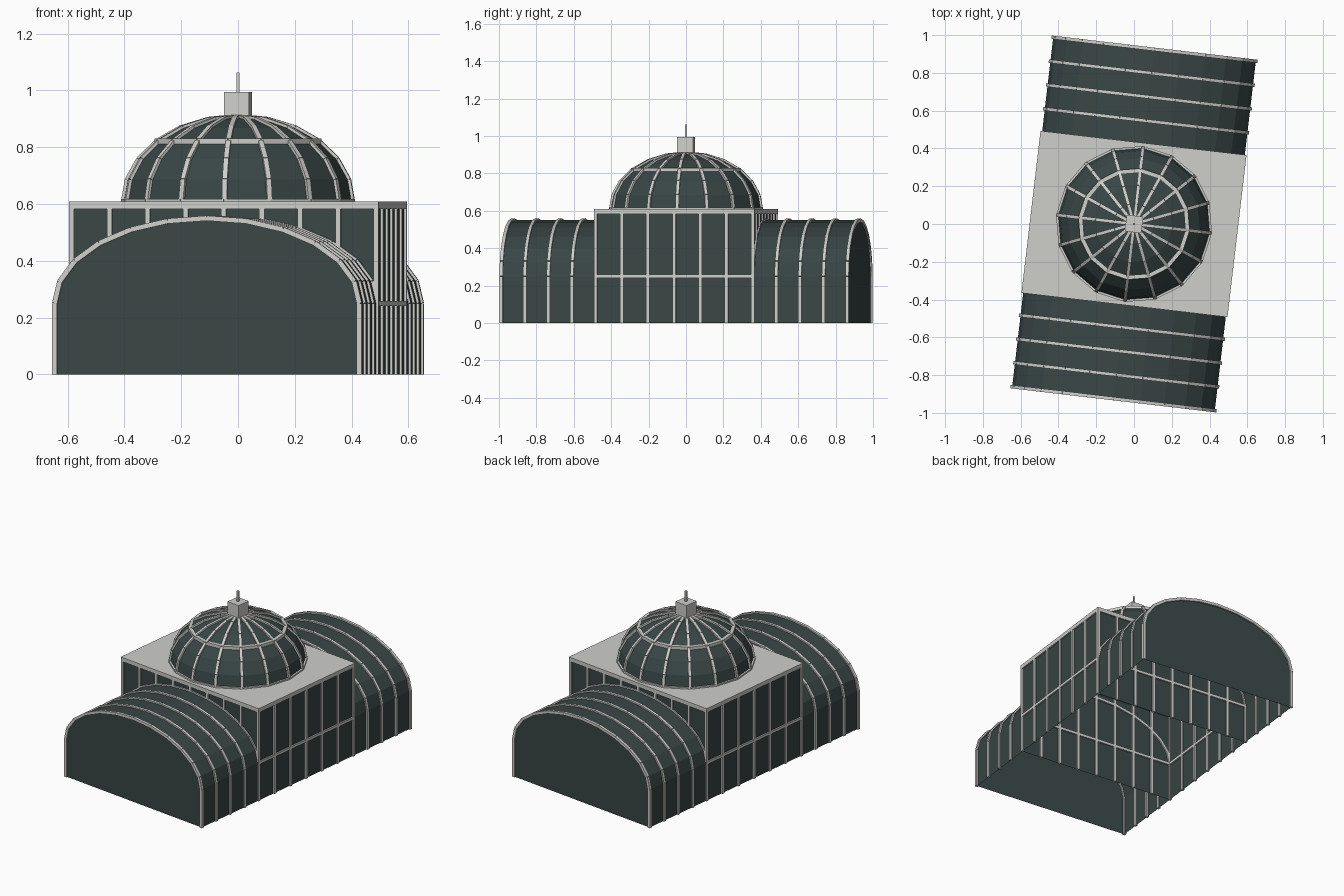
import bpy, bmesh, math
from mathutils import Vector, Matrix

if "Cube" in bpy.data.objects:
    bpy.data.objects.remove(bpy.data.objects["Cube"])

TURN = Matrix.Rotation(math.radians(-6.7), 4, 'Z')   # whole building is turned slightly
HX, HY, END = 0.54, 0.423, 0.931                     # half width, hall half depth, wing end
SPRING, RISE, ROOF = 0.25, 0.30, 0.60                # wing arch spring and rise, hall height
DOME_R, DOME_H = 0.405, 0.30
BAR = 0.018
SIDES, STEPS = 16, 6


def material(name, rgb):
    m = bpy.data.materials.new(name)
    m.diffuse_color = (*rgb, 1)
    m.use_nodes = True
    m.node_tree.nodes["Principled BSDF"].inputs["Base Color"].default_value = m.diffuse_color
    return m


GLASS = material("dark green glass", (0.040, 0.061, 0.060))
FRAME = material("pale grey frame", (0.62, 0.62, 0.60))


def finish(name, bm, mat):
    bm.transform(TURN)
    mesh = bpy.data.meshes.new(name)
    bm.to_mesh(mesh)
    bm.free()
    mesh.materials.append(mat)
    ob = bpy.data.objects.new(name, mesh)
    bpy.context.collection.objects.link(ob)
    return ob


def box(bm, centre, size):
    m = Matrix.Translation(centre) @ Matrix.Diagonal((*size, 1))
    bmesh.ops.create_cube(bm, size=1, matrix=m)


def beam(bm, a, b, side, w=BAR):
    """Square bar from a to b; side is a direction across the bar."""
    a, b, side = Vector(a), Vector(b), Vector(side)
    d = (b - a).normalized()
    s = (side - d * side.dot(d)).normalized()
    rot = Matrix((s, d.cross(s), d)).transposed().to_4x4()
    m = Matrix.Translation((a + b) / 2) @ rot @ Matrix.Diagonal((w, w, (b - a).length, 1))
    bmesh.ops.create_cube(bm, size=1, matrix=m)


def chain(bm, pts, side, w=BAR):
    for a, b in zip(pts, pts[1:]):
        beam(bm, a, b, side, w)


def arch(y):
    pts = [(HX, y, 0)]
    for i in range(13):
        t = math.pi * i / 12
        pts.append((HX * math.cos(t), y, SPRING + RISE * math.sin(t)))
    return pts + [(-HX, y, 0)]


def dome_point(i, j):
    a, e = 2 * math.pi * i / SIDES, math.pi / 2 * j / STEPS
    r = DOME_R * math.cos(e)
    return (r * math.cos(a), r * math.sin(a), ROOF + 0.008 + DOME_H * math.sin(e))


# Barrel-vaulted wings: shell, end wall and arched ribs
for s, label in ((-1, "front"), (1, "back")):
    bm = bmesh.new()
    near = [bm.verts.new(p) for p in arch(s * HY)]
    far = [bm.verts.new(p) for p in arch(s * END)]
    for i in range(len(near) - 1):
        bm.faces.new((near[i], near[i + 1], far[i + 1], far[i]))
    bm.faces.new(far)
    bmesh.ops.recalc_face_normals(bm, faces=bm.faces)
    finish(label + "_wing_glass", bm, GLASS)
    bm = bmesh.new()
    for k in range(5):
        chain(bm, arch(s * (HY + (END - HY) * k / 4)), (0, 1, 0))
    finish(label + "_wing_ribs", bm, FRAME)

# Central hall walls, open underneath
bm = bmesh.new()
box(bm, (0, 0, ROOF / 2), (2 * HX, 2 * HY, ROOF))
bmesh.ops.delete(bm, geom=[f for f in bm.faces if abs(f.normal.z) > 0.5], context='FACES')
finish("hall_glass", bm, GLASS)

# Hall posts and rails
bm = bmesh.new()
for s in (-1, 1):
    for i in range(9):
        box(bm, (-HX + HX * i / 4, s * HY, 0.3), (BAR, BAR, ROOF))
    for i in range(1, 6):
        box(bm, (s * HX, -HY + HY * i / 3, 0.3), (BAR, BAR, ROOF))
    for z in (SPRING, 0.591):
        box(bm, (0, s * HY, z), (2 * HX, BAR, BAR))
        box(bm, (s * HX, 0, z), (BAR, 2 * HY, BAR))
finish("hall_frame", bm, FRAME)

# Flat roof
bm = bmesh.new()
box(bm, (0, 0, 0.604), (2 * HX + BAR, 2 * HY + BAR, 0.01))
finish("hall_roof", bm, FRAME)

# Dome glass
bm = bmesh.new()
rows = [[bm.verts.new(dome_point(i, j)) for i in range(SIDES)] for j in range(STEPS)]
top = bm.verts.new((0, 0, ROOF + 0.008 + DOME_H))
for j in range(STEPS):
    for i in range(SIDES):
        n = (i + 1) % SIDES
        if j < STEPS - 1:
            bm.faces.new((rows[j][i], rows[j][n], rows[j + 1][n], rows[j + 1][i]))
        else:
            bm.faces.new((rows[j][i], rows[j][n], top))
finish("dome_glass", bm, GLASS)

# Dome ribs and the two rings
bm = bmesh.new()
for i in range(SIDES):
    a = 2 * math.pi * i / SIDES
    chain(bm, [dome_point(i, j) for j in range(STEPS + 1)], (-math.sin(a), math.cos(a), 0))
    for j in (0, 3):
        beam(bm, dome_point(i, j), dome_point(i + 1, j), (0, 0, 1), 0.02)
finish("dome_ribs", bm, FRAME)

# Lantern and finial
bm = bmesh.new()
box(bm, (0, 0, 0.95), (0.088, 0.088, 0.088))
finish("lantern", bm, FRAME)
bm = bmesh.new()
box(bm, (0, 0, 1.025), (0.011, 0.011, 0.075))
finish("finial", bm, FRAME)
